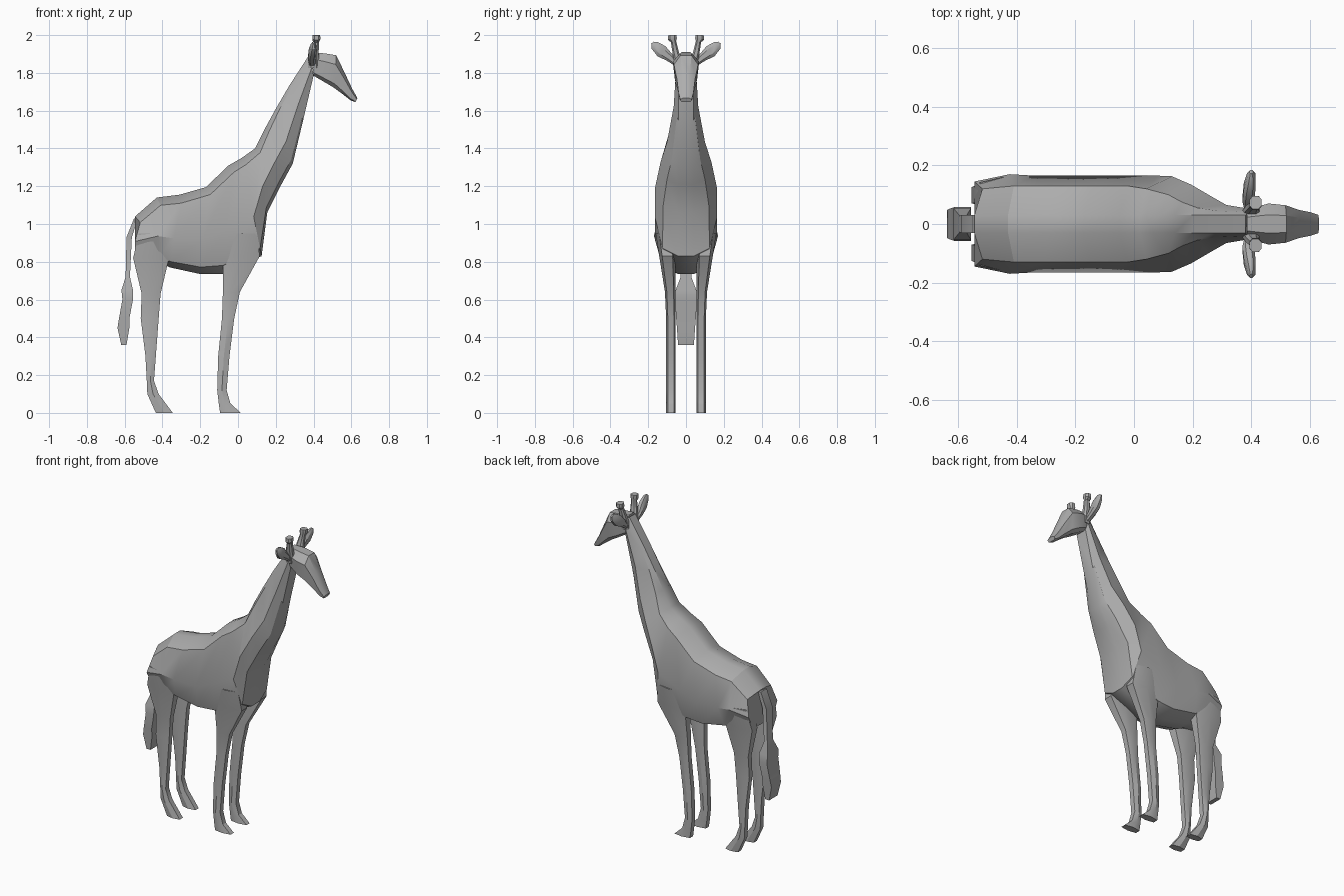
import bpy, bmesh, math
from mathutils import Vector

cube = bpy.data.objects.get("Cube")
if cube:
    bpy.data.objects.remove(cube, do_unlink=True)

GREY = (0.42, 0.42, 0.42, 1)
mat = bpy.data.materials.new("hide_grey")
mat.use_nodes = True
mat.diffuse_color = GREY
mat.node_tree.nodes["Principled BSDF"].inputs["Base Color"].default_value = GREY


def loft(name, rings):
    """Skin a list of equal-length closed rings and cap both ends."""
    bm = bmesh.new()
    loops = [[bm.verts.new(p) for p in ring] for ring in rings]
    count = len(loops[0])
    for a, b in zip(loops, loops[1:]):
        for i in range(count):
            j = (i + 1) % count
            bm.faces.new((a[i], a[j], b[j], b[i]))
    bm.faces.new(loops[0])
    bm.faces.new(loops[-1])
    bmesh.ops.recalc_face_normals(bm, faces=bm.faces)
    mesh = bpy.data.meshes.new(name)
    bm.to_mesh(mesh)
    bm.free()
    mesh.materials.append(mat)
    obj = bpy.data.objects.new(name, mesh)
    bpy.context.collection.objects.link(obj)
    bpy.ops.object.select_all(action='DESELECT')
    obj.select_set(True)
    bpy.context.view_layer.objects.active = obj
    bpy.ops.object.shade_smooth_by_angle(angle=math.radians(30))


def pair(name, rings):
    """Loft a left part and its mirrored right twin."""
    for side, sign in (("left", 1), ("right", -1)):
        loft(f"{name}_{side}", [[(x, y * sign, z) for x, y, z in ring] for ring in rings])


def symmetric(half):
    """Close a half ring across the centre plane."""
    return [tuple(p) for p in half] + [(p[0], -p[1], p[2]) for p in reversed(half)]


def between(top, bottom, share, width):
    point = top.lerp(bottom, share)
    return Vector((point.x, width, point.z))


def direction(points, i):
    return (points[min(i + 1, len(points) - 1)] - points[max(i - 1, 0)]).normalized()


def leg_ring(z, back, front):
    """Six-sided leg section that flares outward into the body."""
    inner = 0.055
    outer = 0.105 + max(0, z - 0.6) * 0.16
    centre, flat = (inner + outer) / 2, (outer - inner) * 0.32
    middle = (back + front) / 2
    return [(back, centre - flat, z), (middle, inner, z), (front, centre - flat, z),
            (front, centre + flat, z), (middle, outer, z), (back, centre + flat, z)]


def head_tube(stations):
    """Eight-sided rings along a path: x, y, z, half depth, half breadth."""
    path = [Vector(s[:3]) for s in stations]
    rings = []
    for i, (point, station) in enumerate(zip(path, stations)):
        depth, breadth = station[3:]
        d = direction(path, i)
        across = Vector((0, -d.z, d.y)).normalized() * breadth
        along = Vector((depth, 0, 0))
        quarter = [along + across / 2, along / 2 + across, across - along / 2, across / 2 - along]
        rings.append([point + q for q in quarter] + [point - q for q in quarter])
    return rings


# Trunk and neck: spine x, z, underside x, z, crease half width, flank half width
trunk = [
    (-.545, 1.04, -.545, .82, .12, .145),
    (-.43, 1.14, -.42, .80, .13, .17),
    (-.31, 1.155, -.36, .77, .13, .165),
    (-.17, 1.195, -.2, .735, .13, .165),
    (-.05, 1.31, -.08, .735, .13, .165),
    (.02, 1.35, .125, .83, .12, .165),
    (.09, 1.4, .155, 1.06, .1, .163),
    (.14, 1.5, .23, 1.21, .075, .135),
    (.2, 1.61, .29, 1.32, .055, .1),
    (.27, 1.73, .345, 1.55, .045, .065),
    (.38, 1.9, .4, 1.785, .04, .052),
]
spine = [Vector((s[0], 0, s[1])) for s in trunk]
rings = []
for i, (top, station) in enumerate(zip(spine, trunk)):
    bottom = Vector((station[2], 0, station[3]))
    crease, flank = station[4:]
    d = direction(spine, i)
    shoulder = top + Vector((d.z, 0, -d.x)) * crease * 0.35
    shoulder.y = crease
    rings.append(symmetric([between(top, bottom, 0, .03), shoulder,
                            between(top, bottom, .6, flank),
                            between(top, bottom, .92, flank * .75),
                            between(top, bottom, 1, .04)]))
loft("trunk_and_neck", rings)

# Head: brow x, z, jaw x, z, cheek half width
head = [
    (.385, 1.91, .4, 1.785, .052),
    (.46, 1.903, .46, 1.75, .07),
    (.52, 1.893, .51, 1.72, .064),
    (.565, 1.8, .56, 1.683, .048),
    (.605, 1.715, .597, 1.654, .04),
    (.632, 1.667, .622, 1.645, .031),
]
rings = []
for x, z, jaw_x, jaw_z, cheek in head:
    brow, jaw = Vector((x, 0, z)), Vector((jaw_x, 0, jaw_z))
    rings.append(symmetric([between(brow, jaw, share, cheek * width) for share, width in
                            ((0, .45), (.28, 1), (.87, .85), (1, .45))]))
loft("head", rings)

# Legs: height, back edge, front edge
hind = [(.95, -.525, -.36), (.82, -.555, -.365), (.63, -.51, -.41), (.5, -.515, -.42),
        (.3, -.49, -.435), (.17, -.483, -.445), (.1, -.48, -.42), (0, -.435, -.345)]
fore = [(.95, -.06, .1), (.83, -.08, .115), (.64, -.08, .01), (.5, -.085, -.02),
        (.3, -.105, -.045), (.12, -.11, -.06), (.05, -.102, -.04), (0, -.095, .015)]
pair("hind_leg", [leg_ring(*s) for s in hind])
pair("front_leg", [leg_ring(*s) for s in fore])

# Horns and ears
pair("horn", head_tube([(.4, .035, 1.83, .03, .022), (.405, .055, 1.91, .022, .017),
                        (.413, .066, 1.965, .016, .014), (.415, .072, 1.98, .021, .024),
                        (.415, .073, 2, .02, .022)]))
pair("ear", head_tube([(.395, .04, 1.84, .016, .012), (.39, .085, 1.88, .02, .022),
                       (.395, .13, 1.915, .02, .034), (.4, .165, 1.945, .014, .024),
                       (.4, .178, 1.96, .006, .008)]))

# Tail with tuft: height, back edge, front edge, half width
tail = [(1.03, -.55, -.53, .03), (.93, -.59, -.562, .03), (.72, -.595, -.572, .028),
        (.65, -.617, -.556, .055), (.6, -.612, -.556, .058), (.5, -.63, -.575, .052),
        (.45, -.638, -.575, .048), (.36, -.618, -.59, .042)]
loft("tail", [symmetric([(back, w, z), (front, w, z)]) for z, back, front, w in tail])
